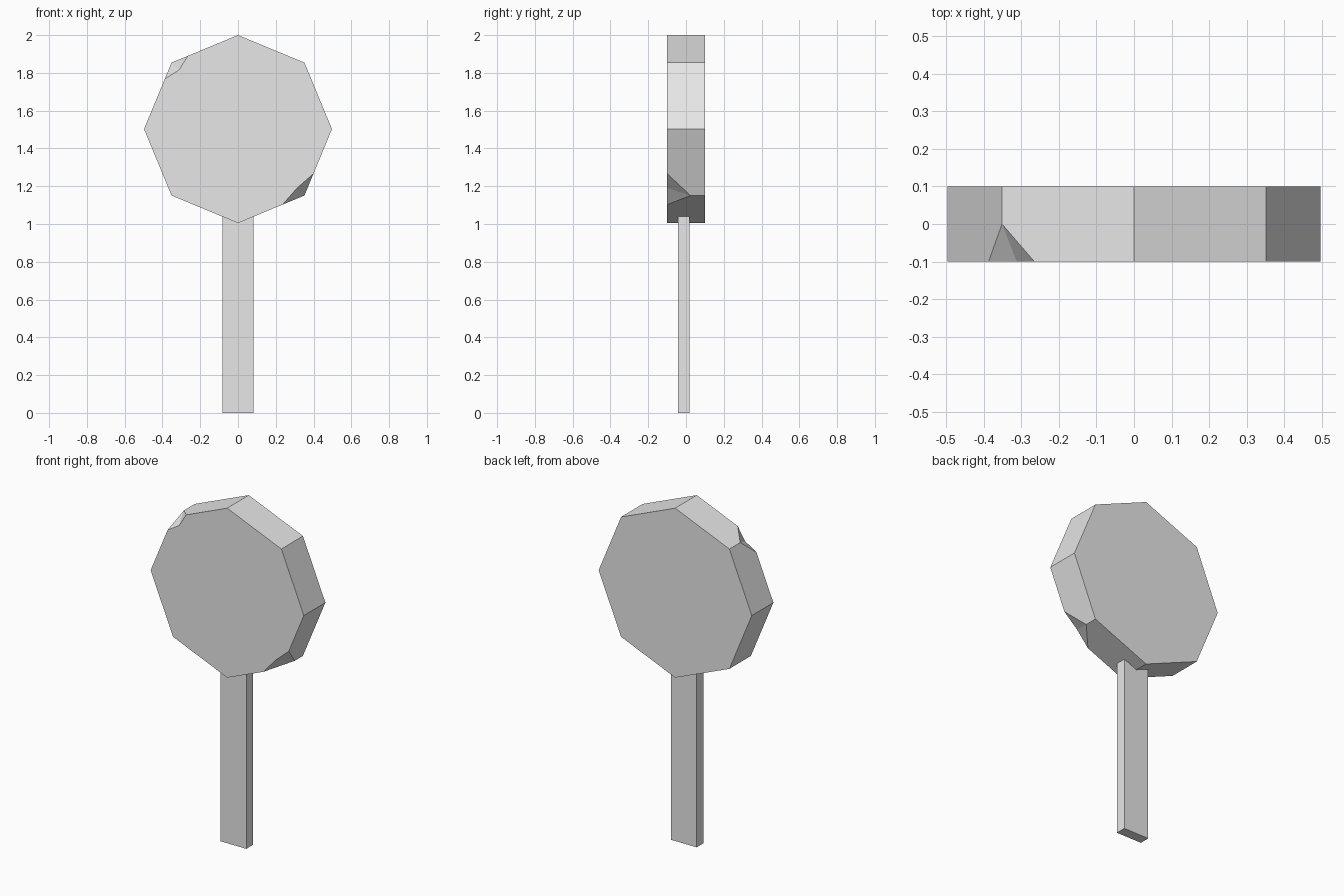
import bpy, bmesh, math
from mathutils import Vector

cube = bpy.data.objects.get("Cube")
if cube:
    bpy.data.objects.remove(cube, do_unlink=True)

SIDES, RADIUS, HALF_DEPTH, CENTRE_Z = 8, 0.4975, 0.1, 1.5025
# corner index -> (cut length along the edges, depth of the chip's tip)
CHIPS = {1: (0.245, 0.0), 5: (0.33, 0.024)}
CHIP_INSET = 0.888

grey = bpy.data.materials.new("plain_grey")
grey.use_nodes = True
grey.diffuse_color = (0.8, 0.8, 0.8, 1)
grey.node_tree.nodes["Principled BSDF"].inputs["Base Color"].default_value = (0.8, 0.8, 0.8, 1)


def add_object(name, bm):
    bmesh.ops.recalc_face_normals(bm, faces=bm.faces[:])
    mesh = bpy.data.meshes.new(name)
    bm.to_mesh(mesh)
    bm.free()
    mesh.materials.append(grey)
    obj = bpy.data.objects.new(name, mesh)
    bpy.context.collection.objects.link(obj)
    return obj


def corner(i, y, scale=1.0):
    a = math.pi / 2 + math.tau * i / SIDES
    r = RADIUS * scale
    return Vector((r * math.cos(a), y, CENTRE_Z + r * math.sin(a)))


# Octagonal head with two chipped front corners
bm = bmesh.new()
back, front, tips = [], [], []
for i in range(SIDES):
    back.append(bm.verts.new(corner(i, HALF_DEPTH)))
    here = corner(i, -HALF_DEPTH)
    points, tip = [here], []
    if i in CHIPS:
        cut, tip_y = CHIPS[i]
        points = [here.lerp(corner(i - 1, -HALF_DEPTH), cut),
                  corner(i, -HALF_DEPTH, CHIP_INSET),
                  here.lerp(corner(i + 1, -HALF_DEPTH), cut)]
        tip = [bm.verts.new(corner(i, tip_y))]
    front.append([bm.verts.new(p) for p in points])
    tips.append(tip)

bm.faces.new(back)
bm.faces.new([v for group in front for v in group])
for i in range(SIDES):
    j = (i + 1) % SIDES
    bm.faces.new([back[i]] + tips[i] + [front[i][-1], front[j][0]] + tips[j] + [back[j]])
    for a, b in zip(front[i], front[i][1:]):
        bm.faces.new([tips[i][0], a, b])
add_object("head", bm)

# Flat stick handle, its top buried in the head
bm = bmesh.new()
bmesh.ops.create_cube(bm, size=1)
bmesh.ops.scale(bm, vec=(0.166, 0.061, 1.06), verts=bm.verts[:])
bmesh.ops.translate(bm, vec=(0, -0.0115, 0.53), verts=bm.verts[:])
add_object("handle", bm)
